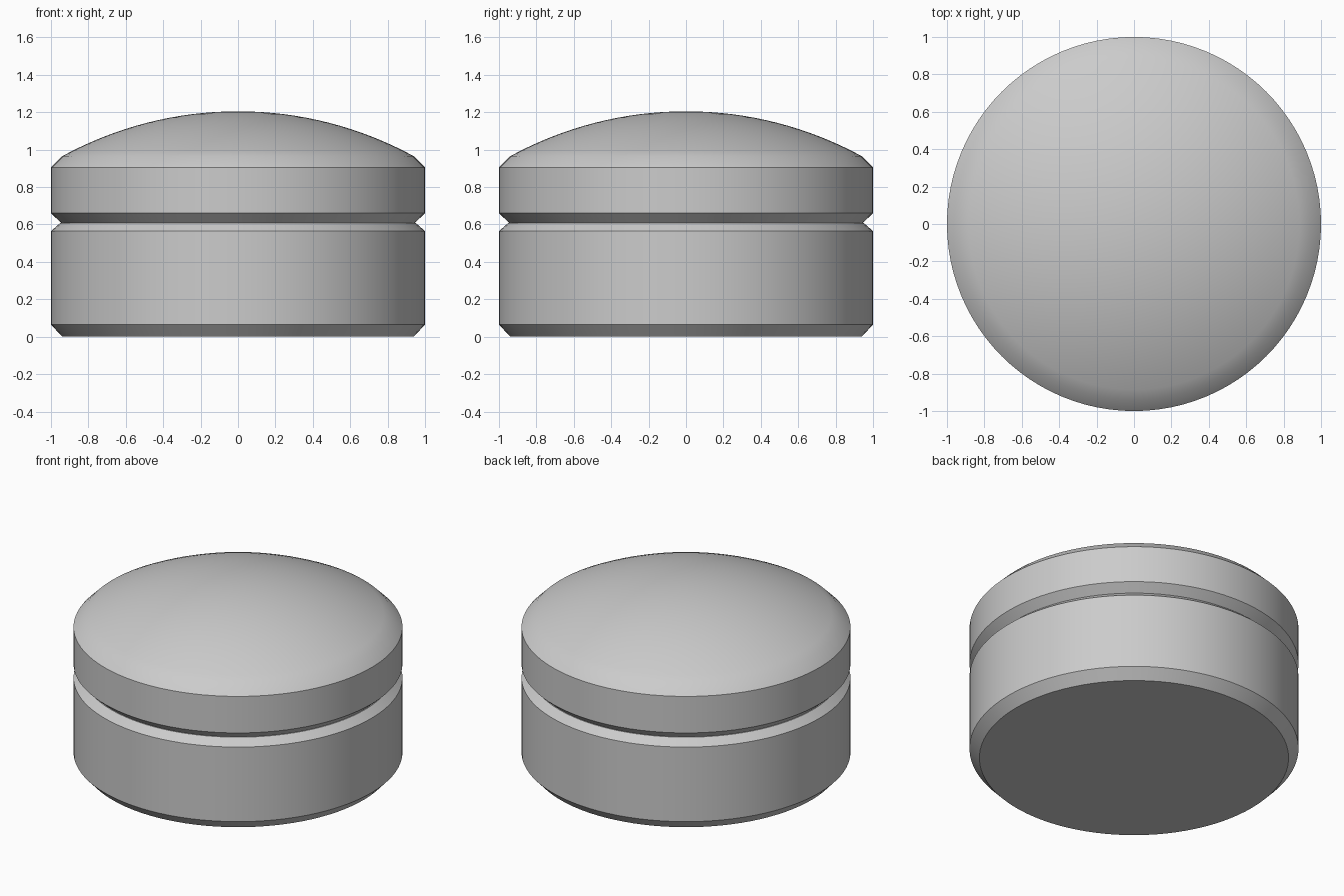
import bpy
import bmesh
import math

cube = bpy.data.objects.get("Cube")
if cube:
    bpy.data.objects.remove(cube, do_unlink=True)

SEGMENTS = 96

# Single plain grey material
grey = bpy.data.materials.new("plain_grey")
grey.use_nodes = True
grey.diffuse_color = (0.6, 0.6, 0.6, 1)
bsdf = grey.node_tree.nodes["Principled BSDF"]
bsdf.inputs["Base Color"].default_value = (0.6, 0.6, 0.6, 1)
bsdf.inputs["Roughness"].default_value = 0.6


def lathe(name, profile):
    """Revolve an (r, z) profile, listed from bottom to top, around z."""
    bm = bmesh.new()
    verts = [bm.verts.new((r, 0, z)) for r, z in profile]
    edges = [bm.edges.new(pair) for pair in zip(verts, verts[1:])]
    bmesh.ops.spin(bm, geom=verts + edges, cent=(0, 0, 0), axis=(0, 0, 1),
                   angle=2 * math.pi, steps=SEGMENTS, use_duplicate=False)
    bmesh.ops.remove_doubles(bm, verts=bm.verts, dist=1e-4)
    bmesh.ops.recalc_face_normals(bm, faces=bm.faces)
    mesh = bpy.data.meshes.new(name)
    bm.to_mesh(mesh)
    bm.free()
    mesh.materials.append(grey)
    obj = bpy.data.objects.new(name, mesh)
    bpy.context.collection.objects.link(obj)
    bpy.ops.object.select_all(action="DESELECT")
    obj.select_set(True)
    bpy.context.view_layer.objects.active = obj
    bpy.ops.object.shade_smooth_by_angle(angle=math.radians(30))
    return obj


# Base: straight drum with chamfered rims
lathe("base", [(0, 0), (0.94, 0), (1, 0.065), (1, 0.565), (0.95, 0.608), (0, 0.608)])

# Lid: chamfered band topped by a shallow spherical dome
rim_r, rim_z, top_z = 0.94, 0.965, 1.205
rise = top_z - rim_z
radius = (rim_r ** 2 + rise ** 2) / (2 * rise)
half = math.asin(rim_r / radius)
STEPS = 16
dome = []
for i in range(STEPS + 1):
    a = half * (1 - i / STEPS)
    dome.append((radius * math.sin(a), top_z - radius + radius * math.cos(a)))
lathe("lid", [(0, 0.608), (0.945, 0.608), (1, 0.66), (1, 0.905)] + dome)
